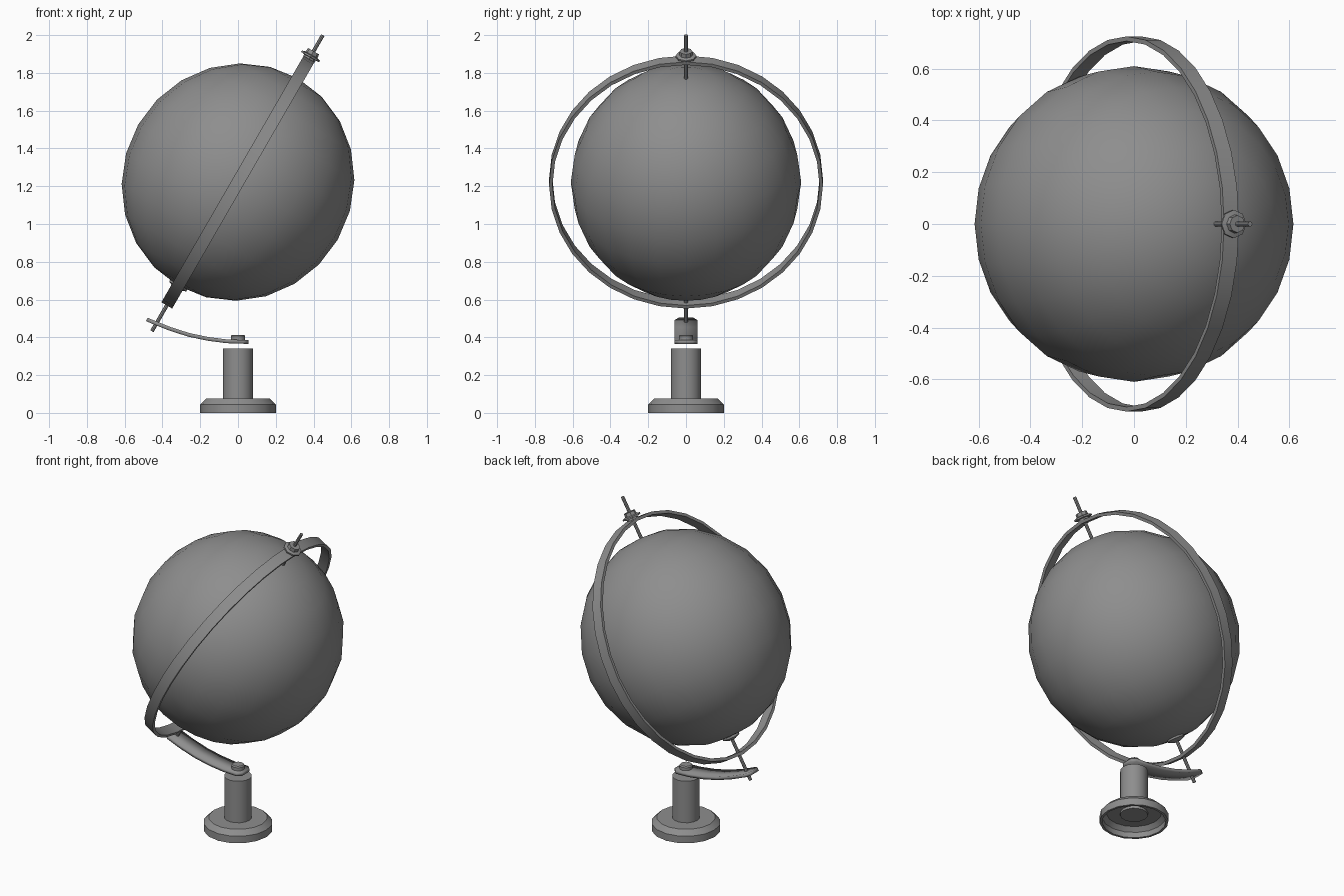
import bpy, bmesh, math
from mathutils import Matrix, Vector

cube = bpy.data.objects.get("Cube")
if cube:
    bpy.data.objects.remove(cube, do_unlink=True)

grey = bpy.data.materials.new("mid_grey")
grey.use_nodes = True
GREY = (0.27, 0.27, 0.27, 1)
grey.diffuse_color = GREY
grey.node_tree.nodes["Principled BSDF"].inputs["Base Color"].default_value = GREY

# Frame of the tilted axis, leaning toward +x
CENTRE = Vector((0, 0, 1.222))
TILT = Matrix.Translation(CENTRE) @ Matrix.Rotation(math.radians(30), 4, 'Y')


def finish(name, bm, matrix=Matrix(), angle=35):
    bmesh.ops.recalc_face_normals(bm, faces=bm.faces)
    mesh = bpy.data.meshes.new(name)
    bm.to_mesh(mesh)
    bm.free()
    mesh.materials.append(grey)
    obj = bpy.data.objects.new(name, mesh)
    bpy.context.collection.objects.link(obj)
    obj.matrix_world = matrix
    bpy.ops.object.select_all(action='DESELECT')
    obj.select_set(True)
    bpy.context.view_layer.objects.active = obj
    bpy.ops.object.shade_smooth_by_angle(angle=math.radians(angle))
    return obj


def lathe(name, profile, sides, matrix=Matrix(), closed=False, stretch=1.0):
    """Spin (radius, height) points around z."""
    bm = bmesh.new()
    verts = [bm.verts.new((r, 0, h)) for r, h in profile]
    edges = [bm.edges.new(pair) for pair in zip(verts, verts[1:])]
    if closed:
        edges.append(bm.edges.new((verts[-1], verts[0])))
    bmesh.ops.spin(bm, geom=verts + edges, cent=(0, 0, 0), axis=(0, 0, 1),
                   angle=math.tau, steps=sides, use_duplicate=False)
    bmesh.ops.remove_doubles(bm, verts=bm.verts, dist=0.0005)
    bmesh.ops.scale(bm, vec=(stretch, 1, 1), verts=bm.verts)
    return finish(name, bm, matrix)


# Globe, slightly longer along its axis
bm = bmesh.new()
bmesh.ops.create_uvsphere(bm, u_segments=24, v_segments=12, radius=0.61)
bmesh.ops.scale(bm, vec=(1, 1, 1.04), verts=bm.verts)
finish("globe", bm, TILT)

# Meridian ring: a flat band turned so that it holds the tilted axis
upright = TILT @ Matrix.Rotation(math.radians(-90), 4, 'Y')
lathe("meridian_ring", [(0.707, -0.033), (0.725, -0.033), (0.725, 0.033), (0.707, 0.033)],
      32, upright, closed=True, stretch=1.04)

# Axis rod, pole washer and top nut
lathe("axis_rod", [(0, -0.912), (0.01, -0.912), (0.01, 0.898), (0, 0.898)], 8, TILT)
lathe("pole_washer", [(0, -0.652), (0.022, -0.652), (0.052, -0.638), (0.052, -0.625), (0, -0.625)],
      12, TILT)
lathe("top_nut", [(0, 0.752), (0.035, 0.752), (0.035, 0.762), (0.055, 0.764), (0.055, 0.773),
                  (0.036, 0.778), (0.034, 0.8), (0, 0.8)], 8, TILT)

# Hollow foot with column
lathe("foot_and_column", [(0, 0.045), (0.08, 0.045), (0.08, 0.06), (0.16, 0.06), (0.185, 0.035),
                          (0.185, 0), (0.2, 0), (0.2, 0.045), (0.17, 0.075), (0.08, 0.075),
                          (0.08, 0.34), (0, 0.34)], 16)

# Curved support arm: strips across its path, narrowed at both ends
path = [(0.055, 0.376, 0.035), (0.03, 0.376, 0.06), (-0.06, 0.379, 0.06), (-0.16, 0.392, 0.06),
        (-0.26, 0.413, 0.06), (-0.36, 0.445, 0.06), (-0.455, 0.483, 0.06), (-0.483, 0.495, 0.038)]
bm = bmesh.new()
rows = [[bm.verts.new((x, side * half, z)) for side in (-1, 1)] for x, z, half in path]
for (a, b), (c, d) in zip(rows, rows[1:]):
    bm.faces.new((a, b, d, c))
arm = finish("support_arm", bm)
solid = arm.modifiers.new("thickness", 'SOLIDIFY')
solid.thickness = 0.02
solid.offset = 0

# Pivot bolt on the arm
lathe("pivot_bolt", [(0, 0.38), (0.038, 0.38), (0.038, 0.406), (0.032, 0.413), (0, 0.413)], 12)
